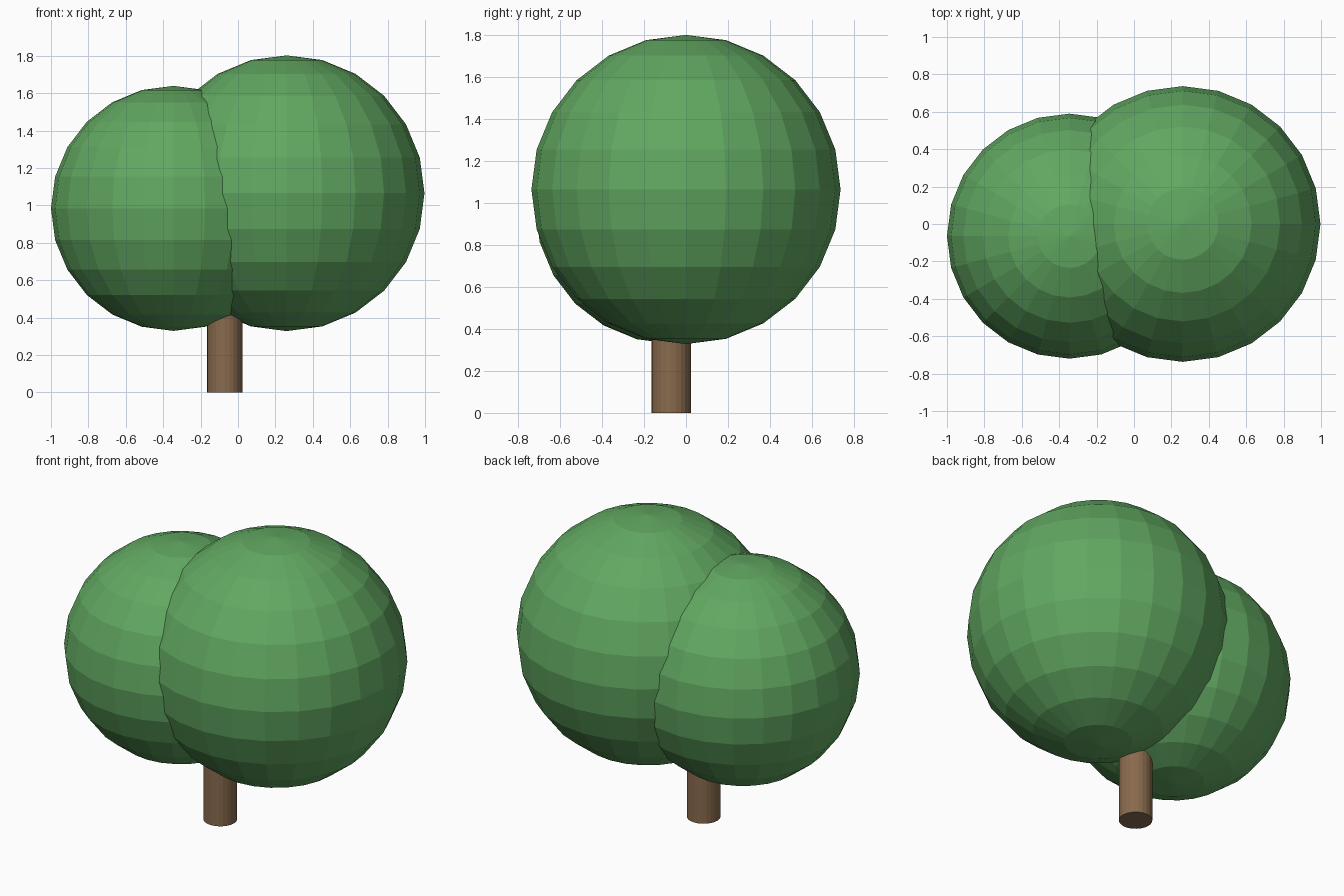
import bpy

if "Cube" in bpy.data.objects:
    bpy.data.objects.remove(bpy.data.objects["Cube"])


def material(name, color):
    m = bpy.data.materials.new(name)
    m.diffuse_color = (*color, 1.0)
    m.use_nodes = True
    m.node_tree.nodes["Principled BSDF"].inputs["Base Color"].default_value = m.diffuse_color
    return m


leaf_green = material("leaf green", (0.12, 0.39, 0.12))
bark_brown = material("bark brown", (0.25, 0.145, 0.075))


def finish(name, mat):
    ob = bpy.context.object
    ob.name = name
    ob.data.materials.append(mat)
    return ob


# Faceted leaf balls: name, centre, radius
for name, centre, radius in (
    ("large_foliage", (0.26, 0.0, 1.065), 0.737),
    ("small_foliage", (-0.345, -0.065, 0.984), 0.655),
):
    bpy.ops.mesh.primitive_uv_sphere_add(
        segments=24, ring_count=12, radius=radius, location=centre)
    finish(name, leaf_green)

# Round trunk reaching up into the foliage
TRUNK_TOP = 0.8
bpy.ops.mesh.primitive_cylinder_add(
    vertices=24, radius=0.094, depth=TRUNK_TOP,
    location=(-0.071, -0.071, TRUNK_TOP / 2))
finish("trunk", bark_brown)
